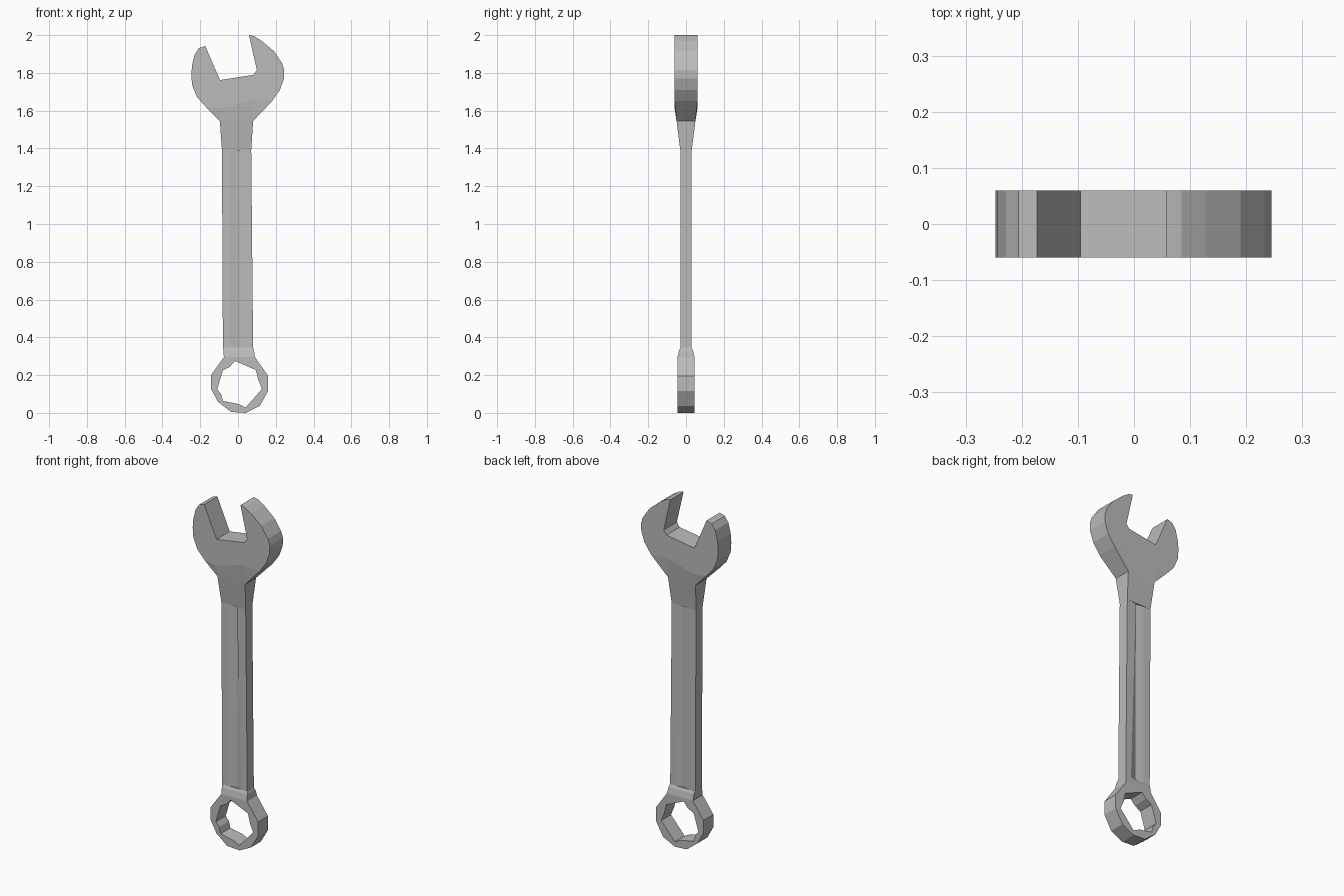
import bpy, bmesh

cube = bpy.data.objects.get("Cube")
if cube:
    bpy.data.objects.remove(cube)

steel = bpy.data.materials.new("grey steel")
steel.use_nodes = True
colour = (0.5, 0.5, 0.5, 1)
steel.diffuse_color = colour
steel.node_tree.nodes["Principled BSDF"].inputs["Base Color"].default_value = colour


def finish(bm, name, depth, seam):
    """Turn a flat sheet in the xz plane into a solid, leaving seam edges open."""
    front = list(bm.verts)
    rim = [e for e in bm.edges if len(e.link_faces) == 1]
    sheet = list(bm.faces)
    key = {v: (round(v.co.x, 3), round(v.co.z, 3)) for v in front}
    half = {v: depth[key[v]] for v in front}
    back = {v: bm.verts.new((v.co.x, half[v], v.co.z)) for v in front}
    for v in front:
        v.co.y = -half[v]
    for f in sheet:
        bm.faces.new([back[v] for v in reversed(f.verts)])
    for e in rim:
        a, b = e.verts
        if not (key[a] in seam and key[b] in seam):
            bm.faces.new((a, b, back[b], back[a]))
    bmesh.ops.recalc_face_normals(bm, faces=bm.faces)
    mesh = bpy.data.meshes.new(name)
    bm.to_mesh(mesh)
    bm.free()
    mesh.materials.append(steel)
    obj = bpy.data.objects.new(name, mesh)
    bpy.context.collection.objects.link(obj)


def plate(name, loops, half, seam, thin={}):
    """Solid from closed outlines; later outlines are holes."""
    bm = bmesh.new()
    depth = {}
    for loop in loops:
        vs = [bm.verts.new((x, 0, z)) for x, z in loop]
        for i, v in enumerate(vs):
            bm.edges.new((v, vs[i - 1]))
        depth.update({p: thin.get(p, half) for p in loop})
    bmesh.ops.triangle_fill(bm, use_beauty=True, edges=bm.edges[:], normal=(0, -1, 0))
    finish(bm, name, depth, seam)


def strips(name, rows, seam=()):
    """Solid from rows of (x, z, half thickness)."""
    bm = bmesh.new()
    depth = {(x, z): h for row in rows for x, z, h in row}
    grid = [[bm.verts.new((x, 0, z)) for x, z, h in row] for row in rows]
    for r, s in zip(grid, grid[1:]):
        for i in range(len(r) - 1):
            bm.faces.new((r[i], r[i + 1], s[i + 1], s[i]))
    finish(bm, name, depth, seam)


# Open jaw head
neck_seam = [(0.08, 1.545), (0.075, 1.66), (-0.095, 1.61), (-0.096, 1.545)]
jaw = [(-0.17, 1.62), (-0.217, 1.672), (-0.243, 1.735), (-0.247, 1.79),
       (-0.243, 1.84), (-0.228, 1.9), (-0.206, 1.932), (-0.173, 1.942),
       (-0.095, 1.762), (0.082, 1.79), (0.1, 1.815), (0.058, 2.0),
       (0.085, 1.995), (0.127, 1.968), (0.19, 1.915), (0.233, 1.852),
       (0.245, 1.815), (0.243, 1.77), (0.222, 1.71), (0.18, 1.65)]
plate("open_jaw", [jaw + neck_seam], 0.06, neck_seam,
      {neck_seam[0]: 0.05, neck_seam[3]: 0.05})

# Neck tapering into the handle
strips("neck", [[(-0.095, 1.61, 0.06), (0.075, 1.66, 0.06)],
                [(-0.096, 1.545, 0.05), (0.08, 1.545, 0.05)],
                [(-0.085, 1.39, 0.03), (0.07, 1.39, 0.03)]], neck_seam)

# Handle with a shallow groove along both faces
low = [(-0.08, 0.03), (-0.04, 0.029), (0.01, 0.022), (0.045, 0.03), (0.08, 0.03)]
high = [(-0.085, 0.03), (-0.04, 0.028), (0.009, 0.02), (0.012, 0.028), (0.07, 0.03)]
strips("handle", [[(x, 1.39, h) for x, h in high], [(x, 0.345, h) for x, h in low]])

# Collar between handle and ring
ring_seam = [(-0.075, 0.295), (0.09, 0.295)]
strips("collar", [[(-0.08, 0.345, 0.03), (0.08, 0.345, 0.03)],
                  [(-0.077, 0.33, 0.037), (0.085, 0.33, 0.037)],
                  [(x, z, 0.045) for x, z in ring_seam]], ring_seam)

# Closed ring with a notched hole
outer = [(0.16, 0.195), (0.16, 0.116), (0.115, 0.037), (0.04, 0.0), (-0.037, 0.005),
         (-0.105, 0.058), (-0.143, 0.127), (-0.143, 0.2)]
hole = [(-0.016, 0.275), (0.095, 0.227), (0.107, 0.175), (0.127, 0.127), (0.04, 0.028),
        (0.0, 0.048), (-0.08, 0.063), (-0.09, 0.1), (-0.11, 0.125),
        (-0.08, 0.225), (-0.042, 0.245)]
plate("ring", [ring_seam + outer, hole], 0.045, ring_seam)
